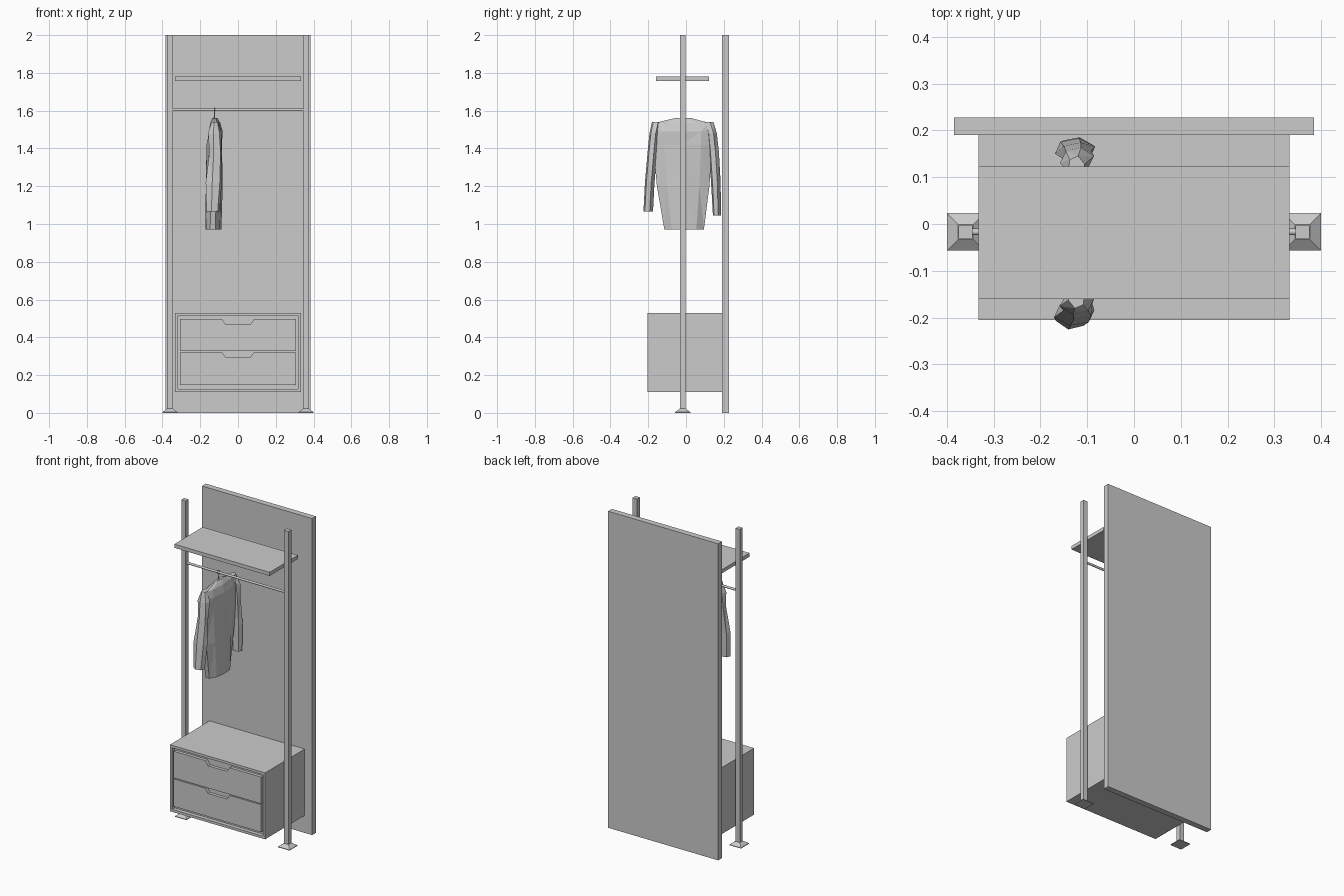
import bpy, bmesh, math
from mathutils import Vector, Matrix

cube = bpy.data.objects.get("Cube")
if cube:
    bpy.data.objects.remove(cube, do_unlink=True)

grey = bpy.data.materials.new("plain grey")
grey.use_nodes = True
COLOR = (0.6, 0.6, 0.6, 1)
grey.diffuse_color = COLOR
grey.node_tree.nodes["Principled BSDF"].inputs["Base Color"].default_value = COLOR


def finish(name, bm):
    bmesh.ops.recalc_face_normals(bm, faces=bm.faces)
    mesh = bpy.data.meshes.new(name)
    bm.to_mesh(mesh)
    bm.free()
    mesh.materials.append(grey)
    obj = bpy.data.objects.new(name, mesh)
    bpy.context.collection.objects.link(obj)
    return obj


def box_mesh(lo, hi):
    bm = bmesh.new()
    bmesh.ops.create_cube(bm, size=1)
    lo, hi = Vector(lo), Vector(hi)
    for v in bm.verts:
        v.co = Vector(lo[i] + (hi[i] - lo[i]) * (v.co[i] + 0.5) for i in range(3))
    return bm


def box(name, lo, hi):
    return finish(name, box_mesh(lo, hi))


def loft(name, rings, sides, turn=0.0, wobble=0.0):
    """Skin a stack of (x, y, z, half_x, half_y) rings and cap both ends."""
    bm = bmesh.new()
    loops = []
    for n, (x, y, z, rx, ry) in enumerate(rings):
        loop = []
        for i in range(sides):
            a = turn + math.tau * i / sides
            k = 1 + wobble * math.sin(2.3 * n + 2.1 * i)
            loop.append(bm.verts.new((x + rx * k * math.cos(a), y + ry * math.sin(a), z)))
        loops.append(loop)
    for a, b in zip(loops, loops[1:]):
        for i in range(sides):
            j = (i + 1) % sides
            bm.faces.new((a[i], a[j], b[j], b[i]))
    bm.faces.new(loops[0])
    bm.faces.new(loops[-1])
    if wobble:
        bmesh.ops.triangulate(bm, faces=bm.faces)
    return finish(name, bm)


def wire(name, points, radius):
    curve = bpy.data.curves.new(name, "CURVE")
    curve.dimensions = "3D"
    curve.bevel_depth = radius
    curve.bevel_resolution = 1
    curve.use_fill_caps = True
    spline = curve.splines.new("POLY")
    spline.points.add(len(points) - 1)
    for p, co in zip(spline.points, points):
        p.co = (*co, 1)
    curve.materials.append(grey)
    obj = bpy.data.objects.new(name, curve)
    bpy.context.collection.objects.link(obj)


# Back panel and shelf
box("back_panel", (-0.385, 0.19, 0), (0.385, 0.228, 2))
box("shelf", (-0.333, -0.16, 1.757), (0.333, 0.123, 1.78))

# Posts with tapered feet
POST_Y = -0.017
for side, s in (("left", 1), ("right", -1)):
    x = 0.36 * s
    box(side + "_post", (x - 0.015, POST_Y - 0.014, 0.02), (x + 0.015, POST_Y + 0.014, 2))
    r = math.sqrt(2)
    loft(side + "_foot", [(x, POST_Y, z, w * r, w * r)
                          for z, w in ((0, 0.04), (0.004, 0.04), (0.022, 0.016))],
         4, math.pi / 4)

# Hanging rail
bm = bmesh.new()
bmesh.ops.create_cone(bm, cap_ends=True, segments=16, radius1=0.007, radius2=0.007, depth=0.69,
                      matrix=Matrix.Translation((0, POST_Y, 1.604)) @ Matrix.Rotation(math.pi / 2, 4, "Y"))
rail = finish("hanging_rail", bm)
bpy.context.view_layer.objects.active = rail
rail.select_set(True)
bpy.ops.object.shade_smooth_by_angle()
rail.select_set(False)

# Drawer cabinet: a box whose front is inset and pushed back
FRONT = -0.205
bm = box_mesh((-0.333, FRONT, 0.11), (0.333, 0.19, 0.53))
bm.normal_update()
front = min(bm.faces, key=lambda f: f.calc_center_median().y)
bmesh.ops.inset_region(bm, faces=[front], thickness=0.022)
inner = bmesh.ops.extrude_face_region(bm, geom=[front])
moved = [v for v in inner["geom"] if isinstance(v, bmesh.types.BMVert)]
bmesh.ops.translate(bm, verts=moved, vec=(0, 0.025, 0))
if front.is_valid:
    bmesh.ops.delete(bm, geom=[front], context="FACES_ONLY")
finish("drawer_cabinet", bm)


# Drawer fronts with a trapezoid finger notch in the top edge
def drawer(name, bottom, top):
    w = 0.306
    outline = [(-w, bottom), (w, bottom), (w, top), (0.085, top), (0.066, top - 0.028),
               (-0.066, top - 0.028), (-0.085, top), (-w, top)]
    bm = bmesh.new()
    face = bm.faces.new([bm.verts.new((x, FRONT, z)) for x, z in outline])
    back = bmesh.ops.extrude_face_region(bm, geom=[face])
    verts = [v for v in back["geom"] if isinstance(v, bmesh.types.BMVert)]
    bmesh.ops.translate(bm, verts=verts, vec=(0, 0.02, 0))
    # keep the front face closed
    if not face.is_valid:
        bmesh.ops.holes_fill(bm, edges=bm.edges)
    finish(name, bm)


drawer("lower_drawer", 0.147, 0.321)
drawer("upper_drawer", 0.327, 0.496)

# Hanging jacket: body and two sleeves, faceted
JX = -0.125
loft("jacket_body", [
    (-0.133, -0.010, 0.97, 0.045, 0.110),
    (-0.127, -0.015, 1.20, 0.042, 0.146),
    (-0.122, -0.018, 1.42, 0.042, 0.165),
    (-0.120, -0.020, 1.49, 0.036, 0.170),
    (-0.120, -0.020, 1.535, 0.026, 0.150),
    (-0.122, -0.015, 1.562, 0.012, 0.040),
], 10, 0, 0.12)
loft("front_sleeve", [
    (-0.132, -0.200, 1.065, 0.036, 0.026),
    (-0.128, -0.192, 1.22, 0.042, 0.026),
    (-0.120, -0.178, 1.38, 0.036, 0.026),
    (-0.122, -0.168, 1.48, 0.036, 0.026),
    (-0.123, -0.155, 1.54, 0.018, 0.026),
], 6, 0.3, 0.1)
loft("rear_sleeve", [
    (-0.125, 0.164, 1.045, 0.036, 0.022),
    (-0.126, 0.158, 1.22, 0.042, 0.026),
    (-0.122, 0.148, 1.38, 0.036, 0.027),
    (-0.122, 0.138, 1.48, 0.036, 0.026),
    (-0.123, 0.120, 1.54, 0.018, 0.026),
], 6, 0.3, 0.1)

# Hanger: sloping shoulders and a hook over the rail
wire("hanger_shoulders", [(JX, -0.14, 1.515), (JX, POST_Y, 1.565), (JX, 0.11, 1.515)], 0.004)
hook = [(JX, POST_Y, 1.56), (JX, POST_Y, 1.58), (JX, POST_Y + 0.011, 1.592)]
hook += [(JX, POST_Y + 0.011 * math.cos(a), 1.604 + 0.011 * math.sin(a))
         for a in (math.pi * i / 6 for i in range(8))]
wire("hanger_hook", hook, 0.0025)
